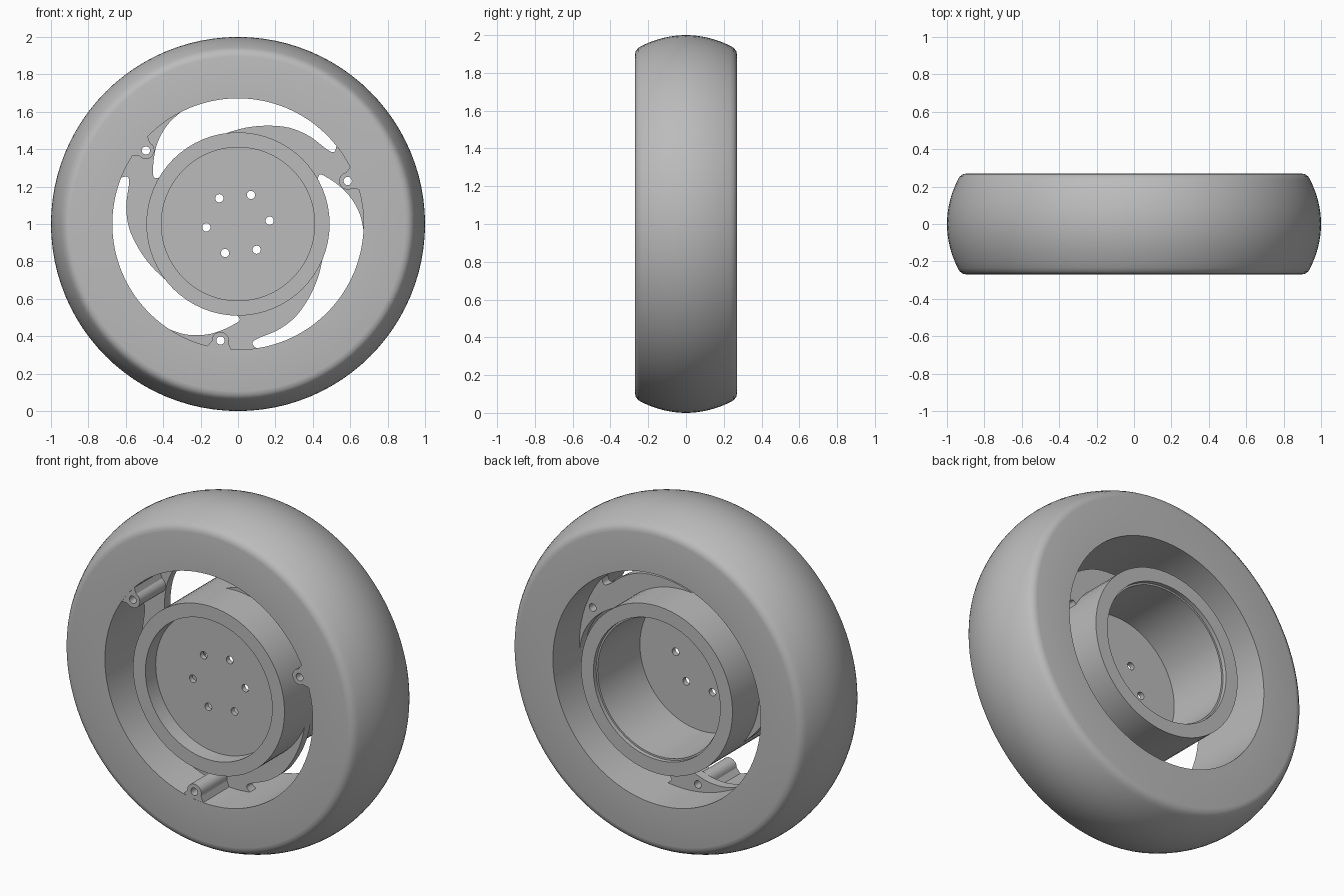
import bpy, bmesh, math
from mathutils import Vector, Matrix

cube = bpy.data.objects.get("Cube")
if cube:
    bpy.data.objects.remove(cube, do_unlink=True)

grey = bpy.data.materials.new("satin_grey")
grey.use_nodes = True
COLOUR = (0.5, 0.5, 0.5, 1)
grey.diffuse_color = COLOUR
grey.node_tree.nodes["Principled BSDF"].inputs["Base Color"].default_value = COLOUR

HALF = 0.27          # half width of the wheel
CENTRE = Vector((0, 0, 1))


def finish(name, mesh):
    """Link a mesh as a smooth-shaded part centred on the axle."""
    obj = bpy.data.objects.new(name, mesh)
    bpy.context.collection.objects.link(obj)
    obj.location = CENTRE
    mesh.materials.clear()
    mesh.materials.append(grey)
    bpy.ops.object.select_all(action='DESELECT')
    obj.select_set(True)
    bpy.context.view_layer.objects.active = obj
    bpy.ops.object.shade_smooth_by_angle(angle=math.radians(30))
    return obj


def lathe(name, profile, segments):
    """Spin a closed (radius, y) profile about the y axis."""
    bm = bmesh.new()
    rings = []
    for i in range(segments):
        a = math.tau * i / segments
        rings.append([bm.verts.new((r * math.cos(a), y, r * math.sin(a)))
                      for r, y in profile])
    n = len(profile)
    for i in range(segments):
        here, there = rings[i], rings[(i + 1) % segments]
        for j in range(n):
            k = (j + 1) % n
            bm.faces.new((here[j], here[k], there[k], there[j]))
    bmesh.ops.recalc_face_normals(bm, faces=bm.faces)
    mesh = bpy.data.meshes.new(name)
    bm.to_mesh(mesh)
    bm.free()
    return finish(name, mesh)


def polar(angle, radius):
    a = math.radians(angle)
    return Vector((radius * math.cos(a), radius * math.sin(a)))


def circle(centre, radius, count=20):
    return [centre + polar(360 * i / count, radius) for i in range(count)]


def smooth(points, steps=4):
    """Catmull-Rom curve through the points."""
    pts = [points[0]] + points + [points[-1]]
    out = []
    for a, b, c, d in zip(pts, pts[1:], pts[2:], pts[3:]):
        for i in range(steps):
            t = i / steps
            out.append(b + (c - a) * t / 2 + (2 * a - 5 * b + 4 * c - d) * t * t / 2
                       + (3 * b - a - 3 * c + d) * t ** 3 / 2)
    return out + [points[-1]]


def slab(name, loops, y0, y1):
    """Extrude an outline with holes between two depths."""
    curve = bpy.data.curves.new(name + "_outline", 'CURVE')
    curve.dimensions = '2D'
    curve.fill_mode = 'BOTH'
    curve.extrude = (y1 - y0) / 2
    for loop in loops:
        spline = curve.splines.new('POLY')
        spline.points.add(len(loop) - 1)
        for point, p in zip(spline.points, loop):
            point.co = (p.x, p.y, 0, 1)
        spline.use_cyclic_u = True
    temp = bpy.data.objects.new(name + "_outline", curve)
    bpy.context.collection.objects.link(temp)
    graph = bpy.context.evaluated_depsgraph_get()
    mesh = bpy.data.meshes.new_from_object(temp.evaluated_get(graph))
    bpy.data.objects.remove(temp, do_unlink=True)
    bpy.data.curves.remove(curve)
    mesh.transform(Matrix.Translation((0, (y0 + y1) / 2, 0))
                   @ Matrix.Rotation(math.pi / 2, 4, 'X'))
    bm = bmesh.new()
    bm.from_mesh(mesh)
    bmesh.ops.remove_doubles(bm, verts=bm.verts, dist=0.0001)
    bmesh.ops.recalc_face_normals(bm, faces=bm.faces)
    bm.to_mesh(mesh)
    bm.free()
    return finish(name, mesh)


# Tyre: flat side walls, rounded shoulders, crowned tread
BORE = 0.672
shoulder = [(0.895, HALF), (0.915, 0.266), (0.932, 0.253), (0.943, 0.235)]
tread = [(1 - 0.057 * (y / 0.235) ** 2, y)
         for y in [0.235 * (1 - i / 8) for i in range(1, 8)]]
half = [(BORE, HALF)] + shoulder + tread
lathe("tyre", half + [(1, 0)] + [(r, -y) for r, y in reversed(half)], 96)

# Hub drum: open tube with a shallow step inside the rear mouth
lathe("hub_drum", [(0.49, -HALF), (0.49, HALF), (0.41, HALF), (0.41, 0.245),
                   (0.40, 0.245), (0.40, -0.16), (0.41, -0.16), (0.41, -HALF)], 64)

# Hub disc with six bolt holes
bolts = [circle(polar(6 + 60 * i, 0.17), 0.022) for i in range(6)]
slab("hub_disc", [circle(Vector((0, 0)), 0.411, 64)] + bolts, -0.175, -0.145)

# Three curved arms from hub to tyre, each with a pierced lug in front
LUG_ANGLE, LUG_RADIUS = 21.4, 0.63
for i in range(3):
    turn = 120 * i
    outer = smooth([polar(a + turn, r) for a, r in
                    [(98, 0.489), (86, 0.515), (74, 0.547), (62, 0.583),
                     (51, 0.605), (41, 0.618), (37.5, 0.632), (37, 0.65), (39, 0.68)]])
    rim = [polar(a + turn, 0.685) for a in range(36, -5, -4)]
    inner = smooth([polar(a + turn, r) for a, r in
                    [(-4, 0.675), (3, 0.658), (9, 0.637), (16, 0.605), (23, 0.565),
                     (28, 0.535), (30.5, 0.52), (31, 0.505), (29, 0.485)]])
    root = [polar(a + turn, 0.47) for a in range(30, 99, 4)]
    lug_centre = polar(LUG_ANGLE + turn, LUG_RADIUS)
    hole = circle(lug_centre, 0.022)
    slab(f"arm_{i + 1}", [outer + rim + inner + root, hole], -0.03, 0.025)

    a = LUG_ANGLE + turn
    nose = [lug_centre + polar(a - 80 - 20 * k, 0.046) for k in range(11)]
    lug = [polar(a - 6, 0.685)] + nose + [polar(a + 6, 0.685)]
    slab(f"lug_{i + 1}", [lug, hole], 0.001 - HALF, -0.03)
